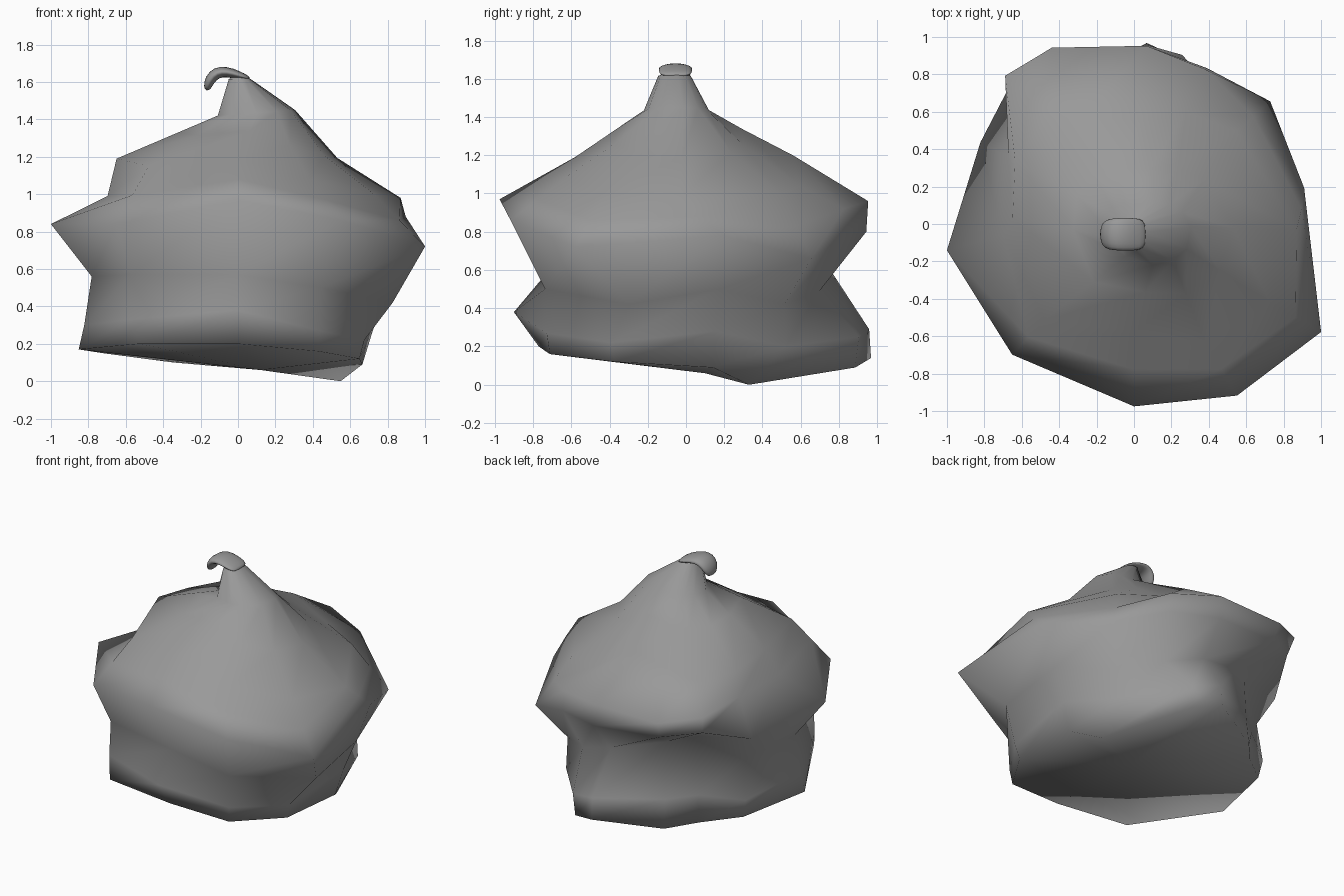
import bpy, bmesh
from math import radians, cos, sin, pi, atan2
from mathutils import Vector

if "Cube" in bpy.data.objects:
    bpy.data.objects.remove(bpy.data.objects["Cube"])

grey = bpy.data.materials.new("dark_grey")
grey.diffuse_color = (.32, .32, .32, 1)
grey.use_nodes = True
grey.node_tree.nodes["Principled BSDF"].inputs["Base Color"].default_value = grey.diffuse_color


def loft(name, rings, start, end):
    """Skin closed rings of points and close both ends with fans."""
    bm = bmesh.new()
    rows = [[bm.verts.new(p) for p in ring] for ring in rings]
    n = len(rows[0])
    for a, b in zip(rows, rows[1:]):
        for i in range(n):
            j = (i + 1) % n
            bm.faces.new((a[i], a[j], b[j], b[i]))
    for row, point in ((rows[0], start), (rows[-1], end)):
        tip = bm.verts.new(point)
        for i in range(n):
            bm.faces.new((row[i], row[(i + 1) % n], tip))
    bmesh.ops.recalc_face_normals(bm, faces=bm.faces)
    for f in bm.faces:
        f.smooth = True
    mesh = bpy.data.meshes.new(name)
    bm.to_mesh(mesh)
    bm.free()
    mesh.materials.append(grey)
    ob = bpy.data.objects.new(name, mesh)
    bpy.context.collection.objects.link(ob)
    return ob


# Lumpy body: (radius, height) profile in each direction, bottom to shoulder
profiles = {
    12:  [(.68, .09), (.74, .28), (.83, .50), (.93, .78), (.87, .98)],
    42:  [(.64, .00), (.78, .20), (.77, .42), (.98, .66), (.74, 1.0)],
    65:  [(.92, .09), (.94, .25), (.77, .49), (.92, .78), (.66, 1.04)],
    86:  [(.97, .14), (.96, .29), (.77, .58), (.945, .80), (.56, 1.20)],
    115: [(.82, .10), (.80, .30), (.73, .68), (.99, .83), (.64, 1.15)],
    131: [(.76, .12), (.77, .32), (.72, .72), (1.0, .87), (.73, 1.11)],
    152: [(.82, .15), (.85, .28), (.81, .55), (.93, .75), (.72, 1.14)],
    188: [(.86, .17), (.83, .30), (.79, .56), (1.01, .84), (.65, 1.19)],
    227: [(.87, .20), (.85, .33), (.84, .57), (.955, .84), (.70, 1.15)],
    270: [(.77, .20), (.90, .38), (.74, .57), (.975, .97), (.58, 1.19)],
    301: [(.83, .16), (.85, .27), (.86, .50), (1.07, .86), (.74, 1.08)],
    330: [(.75, .12), (.78, .22), (.88, .42), (1.155, .72), (.84, 1.0)],
}
# Overhanging lip round the back and left; elsewhere the shoulder is straight
lip = {65: (.91, .92), 86: (.955, .96), 115: (1.04, .95), 131: (1.05, 1.0),
       152: (.76, .98), 188: (.70, .99)}
for a, p in profiles.items():
    mid = tuple((u + v) / 2 for u, v in zip(p[3], p[4]))
    p.insert(4, lip.get(a, mid))

# Points twisted sideways off their direction: (direction, ring) -> degrees
twist = {(12, 5): -14, (12, 4): -7, (188, 5): -11, (188, 4): -3, (42, 0): -11,
         (65, 0): 9, (65, 1): 9, (330, 2): 10, (227, 0): 6}
rings = []
for k in range(6):
    ring = []
    for d, p in profiles.items():
        a = radians(d + twist.get((d, k), 0))
        ring.append((p[k][0] * cos(a), p[k][0] * sin(a), p[k][1]))
    rings.append(ring)

# Neck: two ovals, plus a slope ring sagging on the right side
angles = [radians(a) for a in profiles]
neck = [(.10 + .21 * cos(a), -.05 + .17 * sin(a), 1.435 + .015 * cos(a)) for a in angles]
tip = [(.01 + .06 * cos(a), -.06 + .085 * sin(a), 1.615) for a in angles]
slope = []
for a, low, high in zip(angles, rings[-1], neck):
    p = Vector(low).lerp(Vector(high), .6)
    p.z -= .07 * max(0, cos(a))
    slope.append(p)
loft("body", rings + [slope, neck, tip], (.12, .1, .06), (.01, -.06, 1.65))

# Flattened curl hooking over to the left: x, z, half thickness, half width
path = [(.055, 1.62, .014, .085), (0, 1.638, .024, .092), (-.06, 1.655, .03, .094),
        (-.115, 1.652, .034, .09), (-.152, 1.612, .032, .082), (-.166, 1.565, .02, .055)]
curl = []
for i, (x, z, t, w) in enumerate(path):
    p, q = path[max(i - 1, 0)], path[min(i + 1, len(path) - 1)]
    d = atan2(q[1] - p[1], q[0] - p[0])
    curl.append([(x - sin(d) * t * cos(u), -.055 + w * sin(u), z + cos(d) * t * cos(u))
                 for u in (2 * pi * k / 10 for k in range(10))])
top = loft("curled_tip", curl, (.065, -.055, 1.615), (-.167, -.055, 1.55))
sub = top.modifiers.new("round", 'SUBSURF')
sub.levels = sub.render_levels = 1
